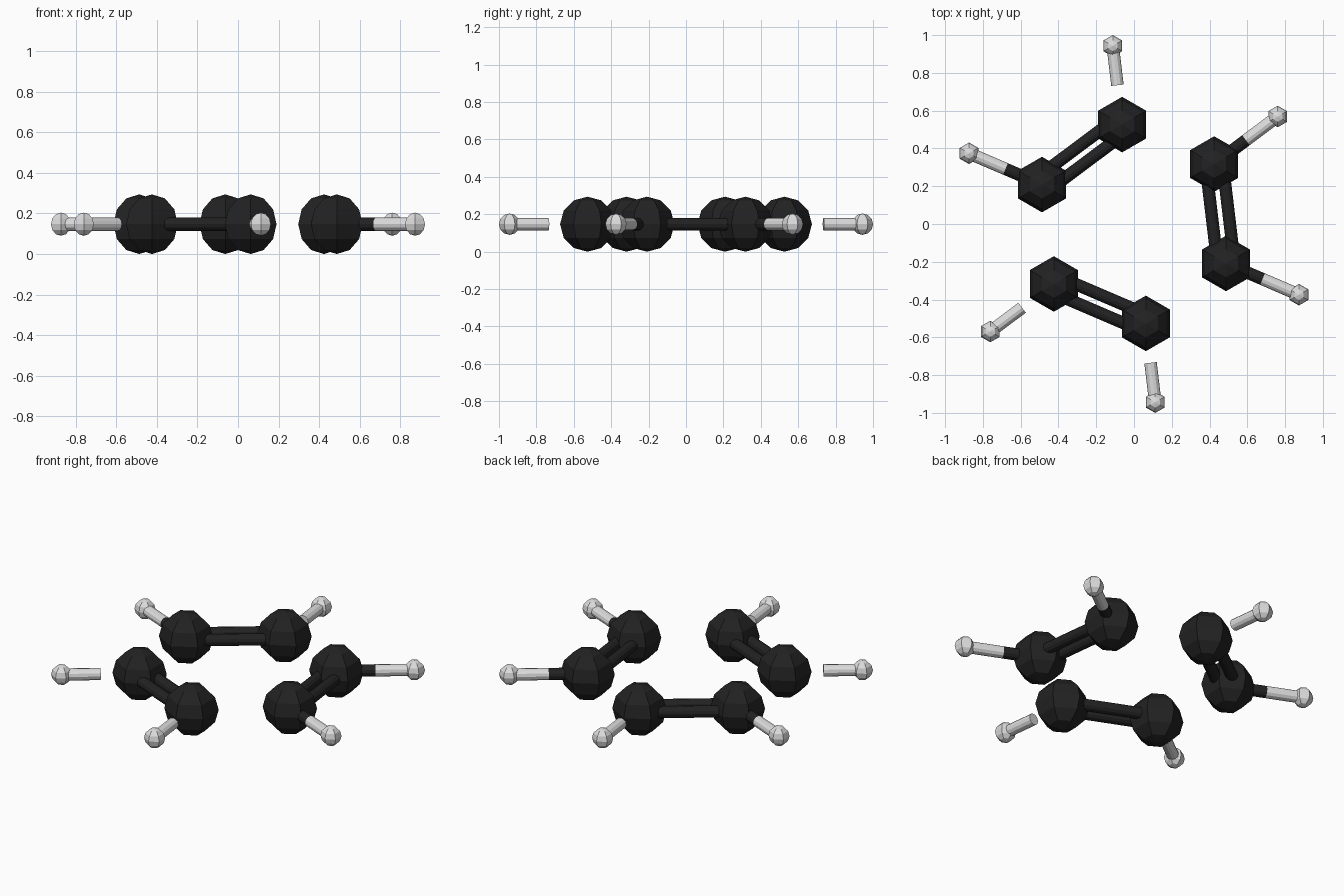
import bpy, bmesh, math
from mathutils import Vector, Matrix

cube = bpy.data.objects.get("Cube")
if cube:
    bpy.data.objects.remove(cube, do_unlink=True)

HEIGHT = 0.147          # height of the ring plane
RING, OUTER = 0.53, 0.95
TURN = math.radians(96.8)


def material(name, value):
    mat = bpy.data.materials.new(name)
    mat.use_nodes = True
    colour = (value, value, value, 1)
    mat.diffuse_color = colour
    bsdf = mat.node_tree.nodes["Principled BSDF"]
    bsdf.inputs["Base Color"].default_value = colour
    bsdf.inputs["Roughness"].default_value = 0.6
    return mat


black = material("charcoal black", 0.016)
white = material("pale grey", 0.72)


def finish(name, bm, mat, matrix):
    bmesh.ops.recalc_face_normals(bm, faces=bm.faces)
    mesh = bpy.data.meshes.new(name)
    bm.to_mesh(mesh)
    bm.free()
    mesh.materials.append(mat)
    obj = bpy.data.objects.new(name, mesh)
    obj.matrix_world = matrix
    bpy.context.collection.objects.link(obj)
    return obj


def ball(name, centre, radius, mat, sides=6, rings=6):
    """Faceted ball: a half circle spun about z, one corner facing +y."""
    bm = bmesh.new()
    arc = [math.pi * i / rings for i in range(rings + 1)]
    verts = [bm.verts.new((0, radius * math.sin(a), radius * math.cos(a))) for a in arc]
    edges = [bm.edges.new(pair) for pair in zip(verts, verts[1:])]
    bmesh.ops.spin(bm, geom=verts + edges, cent=(0, 0, 0), axis=(0, 0, 1),
                   angle=math.tau, steps=sides)
    bmesh.ops.remove_doubles(bm, verts=bm.verts, dist=0.001)
    finish(name, bm, mat, Matrix.Translation(centre))


def rod(name, start, end, mat, radius=0.033):
    bm = bmesh.new()
    axis = end - start
    bmesh.ops.create_cone(bm, cap_ends=True, segments=12, radius1=radius,
                          radius2=radius, depth=axis.length)
    place = Matrix.Translation((start + end) / 2) @ axis.to_track_quat('Z', 'Y').to_matrix().to_4x4()
    finish(name, bm, mat, place)


def spot(index, radius):
    angle = TURN + index * math.tau / 6
    return Vector((radius * math.cos(angle), radius * math.sin(angle), HEIGHT))


# Six large inner balls, each with a small outer ball on a stub
for i in range(6):
    inner, outer = spot(i, RING), spot(i, OUTER)
    middle = (inner + outer) / 2
    ball(f"inner_ball_{i + 1}", inner, 0.147, black)
    ball(f"outer_ball_{i + 1}", outer, 0.057, white)
    rod(f"outer_stub_{i + 1}", middle, outer, white)
    # Only three of the stubs reach the inner ball
    if i in (1, 4, 5):
        rod(f"inner_stub_{i + 1}", inner, middle, black)

# Twin rods joining the inner balls in pairs
for i in (0, 2, 4):
    a, b = spot(i, RING), spot(i + 1, RING)
    side = (b - a).cross(Vector((0, 0, 1))).normalized() * 0.045
    for label, shift in (("outer", side), ("inner", -side)):
        rod(f"pair_rod_{label}_{i // 2 + 1}", a + shift, b + shift, black)
